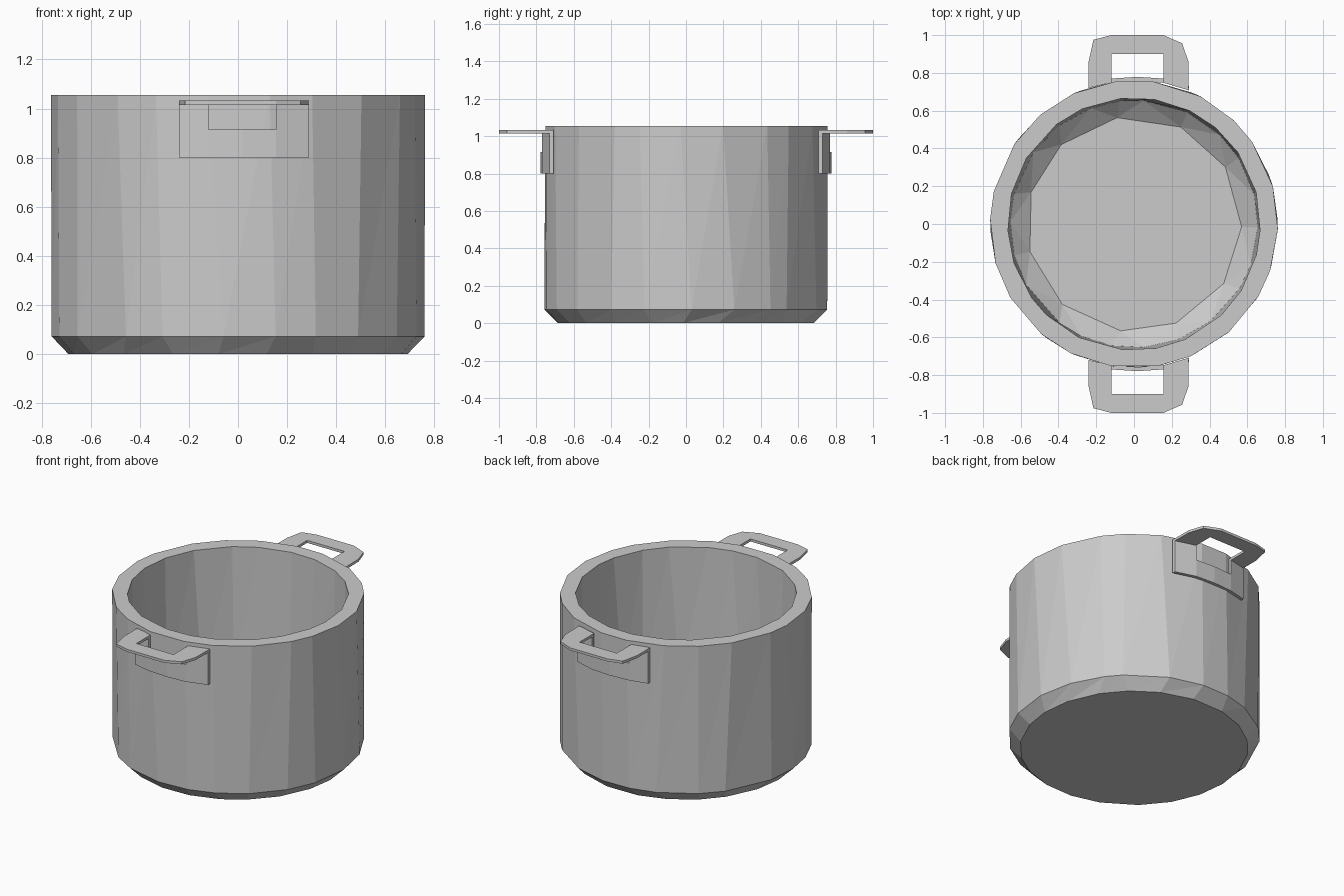
import bpy, bmesh, math, random

if "Cube" in bpy.data.objects:
    bpy.data.objects.remove(bpy.data.objects["Cube"])

random.seed(4)
SIDES = 22


def finish(bm, name):
    bmesh.ops.recalc_face_normals(bm, faces=bm.faces[:])
    mesh = bpy.data.meshes.new(name)
    bm.to_mesh(mesh)
    bm.free()
    ob = bpy.data.objects.new(name, mesh)
    bpy.context.collection.objects.link(ob)
    return ob


def ring(bm, radius, z, jitter, step=1):
    # uneven facets, with corners kept on the circle
    angles = [2 * math.pi * (i + random.uniform(-jitter, jitter)) / SIDES
              for i in range(SIDES)]
    angles = [angles[i // step * step] for i in range(SIDES)]
    return [bm.verts.new((radius * math.cos(a), radius * math.sin(a), z)) for a in angles]


# Pot body: lathed from the underside, over the rim, to the inner floor
bm = bmesh.new()
profile = [(0.69, 0.0, 0.15, 1), (0.76, 0.072, 0.3, 1), (0.762, 1.055, 0.2, 1),
           (0.668, 1.055, 0.2, 1), (0.655, 0.17, 0.25, 1), (0.57, 0.09, 0.1, 2)]
rings = [ring(bm, *p) for p in profile]
for k, (a, b) in enumerate(zip(rings, rings[1:])):
    for i in range(SIDES):
        j = (i + 1) % SIDES
        if k == 2:
            bm.faces.new((a[i], a[j], b[j], b[i]))
        else:
            bm.faces.new((a[i], a[j], b[j]))
            bm.faces.new((a[i], b[j], b[i]))
bm.faces.new(rings[0])
bm.faces.new(rings[-1])
bmesh.ops.remove_doubles(bm, verts=bm.verts[:], dist=0.0005)
finish(bm, "pot_body")


def prism(bm, outline, z0, z1):
    low = [bm.verts.new((x, y, z0)) for x, y in outline]
    high = [bm.verts.new((x, y, z1)) for x, y in outline]
    bm.faces.new(low)
    bm.faces.new(high)
    for i in range(len(low)):
        j = (i + 1) % len(low)
        bm.faces.new((low[i], low[j], high[j], high[i]))


def band(points, depth=0.022):
    return points + [(x, y + depth) for x, y in reversed(points)]


# Handles: bent strap with an opening cut through the fold
bm = bmesh.new()
left = [(-0.24, -0.742), (-0.12, -0.77)]
right = [(0.155, -0.77), (0.29, -0.73)]
prism(bm, band(left + [(0.02, -0.779)] + right), 0.80, 0.915)
for upright in (left, right):
    prism(bm, band(upright), 0.915, 1.015)
grip = [(-0.24, -0.72), (-0.24, -0.86), (-0.215, -0.975), (-0.12, -1.0),
        (0.155, -1.0), (0.255, -0.957), (0.288, -0.86), (0.29, -0.708),
        (0.155, -0.748), (0.155, -0.9), (-0.12, -0.9), (-0.12, -0.748)]
prism(bm, grip, 1.015, 1.032)
handles = finish(bm, "side_handles")
mirror = handles.modifiers.new("Mirror", 'MIRROR')
mirror.use_axis = (False, True, False)
mirror.use_mirror_merge = False
